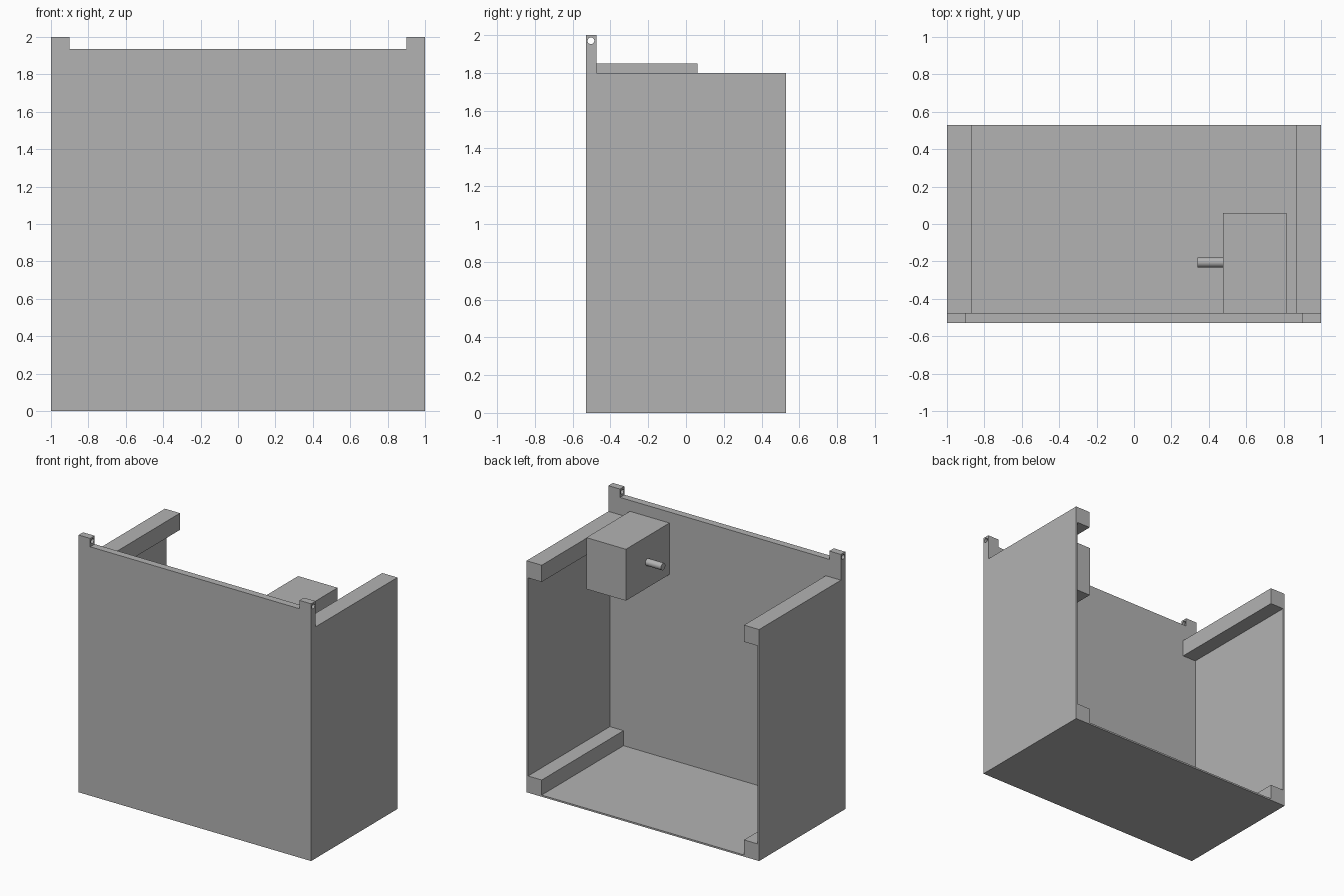
import bpy, bmesh, math
from mathutils import Vector

cube = bpy.data.objects.get("Cube")
if cube:
    bpy.data.objects.remove(cube, do_unlink=True)

grey = bpy.data.materials.new("plain_grey")
grey.use_nodes = True
grey.diffuse_color = (0.45, 0.45, 0.45, 1)
grey.node_tree.nodes["Principled BSDF"].inputs["Base Color"].default_value = grey.diffuse_color

BACK, INNER, FRONT = 0.53, -0.475, -0.53


def finish(name, bm):
    bmesh.ops.recalc_face_normals(bm, faces=bm.faces)
    mesh = bpy.data.meshes.new(name)
    bm.to_mesh(mesh)
    bm.free()
    mesh.materials.append(grey)
    obj = bpy.data.objects.new(name, mesh)
    bpy.context.collection.objects.link(obj)
    return obj


def extrude_profile(name, half, y0, y1):
    """Mirror a half outline (x, z) across x = 0 and extrude it along y."""
    outline = half + [(-x, z) for x, z in reversed(half)]
    bm = bmesh.new()
    face = bm.faces.new([bm.verts.new((x, y0, z)) for x, z in outline])
    solid = bmesh.ops.extrude_face_region(bm, geom=[face])
    verts = [v for v in solid["geom"] if isinstance(v, bmesh.types.BMVert)]
    bmesh.ops.translate(bm, verts=verts, vec=(0, y1 - y0, 0))
    return finish(name, bm)


def box(name, low, high):
    low, high = Vector(low), Vector(high)
    bm = bmesh.new()
    bmesh.ops.create_cube(bm, size=1)
    bmesh.ops.scale(bm, verts=bm.verts, vec=high - low)
    bmesh.ops.translate(bm, verts=bm.verts, vec=(low + high) / 2)
    return finish(name, bm)


def rod(name, x0, x1, y, z, radius):
    bpy.ops.mesh.primitive_cylinder_add(
        vertices=32, radius=radius, depth=x1 - x0,
        location=((x0 + x1) / 2, y, z), rotation=(0, math.pi / 2, 0))
    obj = bpy.context.object
    obj.name = name
    obj.data.materials.append(grey)
    bpy.ops.object.shade_smooth_by_angle()
    return obj


# Floor, side walls and the four corner rails share one cross-section
wall, rail, top = 0.013, 0.13, 1.8
extrude_profile("housing", [
    (1, 0), (1, top), (1 - rail, top), (1 - rail, top - rail),
    (1 - wall, top - rail), (1 - wall, rail), (1 - rail, rail), (1 - rail, wall),
], INNER, BACK)

# Front panel with a raised ear at each top corner
panel = extrude_profile("front_panel", [(1, 0), (1, 2), (0.9, 2), (0.9, 1.935)], FRONT, INNER)

# Pin hole through both ears
cutter = rod("pin_hole_cutter", -1.1, 1.1, -0.503, 1.97, 0.018)
cutter.hide_render = True
cutter.hide_set(True)
hole = panel.modifiers.new("pin_hole", 'BOOLEAN')
hole.operation = 'DIFFERENCE'
hole.solver = 'EXACT'
hole.object = cutter

# Motor block on the inside of the front panel, with its shaft
box("motor_block", (0.475, INNER, 1.45), (0.815, 0.06, 1.85))
rod("motor_shaft", 0.34, 0.475, -0.205, 1.65, 0.027)
